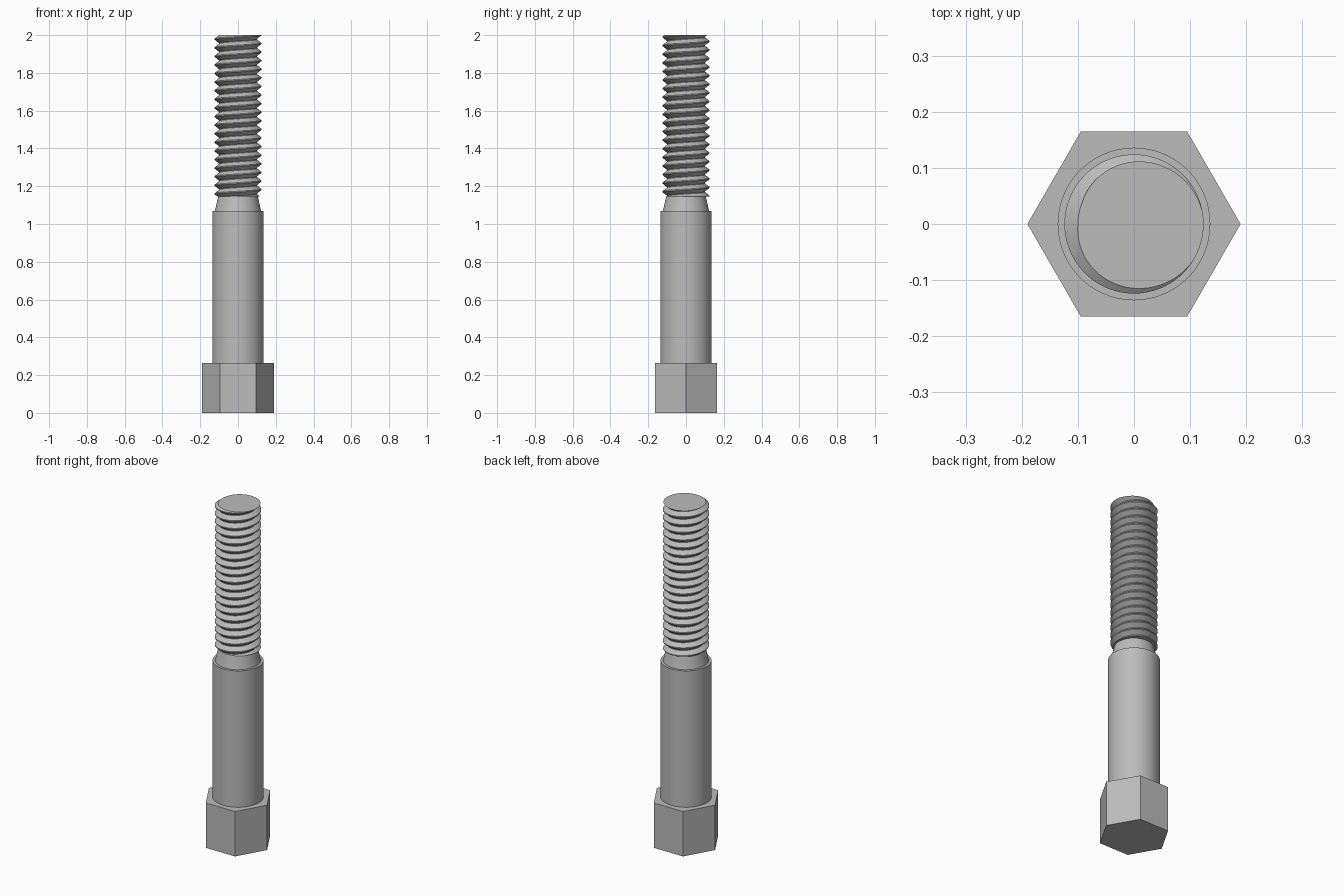
import bpy, bmesh
from math import cos, sin, tau, radians

default = bpy.data.objects.get("Cube")
if default:
    bpy.data.objects.remove(default, do_unlink=True)

steel = bpy.data.materials.new("grey steel")
steel.use_nodes = True
GREY = (0.5, 0.5, 0.5, 1)
steel.diffuse_color = GREY
steel.node_tree.nodes["Principled BSDF"].inputs["Base Color"].default_value = GREY

HEAD_TOP, SHANK_TOP, THREAD_START, TOP = 0.265, 1.07, 1.145, 2.0
CREST, ROOT, PITCH, SEGMENTS = 0.124, 0.1, 0.0455, 64


def add_object(name, bm, smooth_angle=None):
    bmesh.ops.recalc_face_normals(bm, faces=bm.faces)
    mesh = bpy.data.meshes.new(name)
    bm.to_mesh(mesh)
    bm.free()
    mesh.materials.append(steel)
    obj = bpy.data.objects.new(name, mesh)
    bpy.context.collection.objects.link(obj)
    if smooth_angle:
        bpy.ops.object.select_all(action='DESELECT')
        obj.select_set(True)
        bpy.context.view_layer.objects.active = obj
        bpy.ops.object.shade_smooth_by_angle(angle=radians(smooth_angle))
    return obj


def lathe(name, profile, sides, smooth_angle=None):
    """Closed solid from (radius, height) rings, capped at both ends."""
    bm = bmesh.new()
    rings = [[bm.verts.new((r * cos(tau * i / sides), r * sin(tau * i / sides), z))
              for i in range(sides)] for r, z in profile]
    for low, high in zip(rings, rings[1:]):
        for i in range(sides):
            j = (i + 1) % sides
            bm.faces.new((low[i], low[j], high[j], high[i]))
    bm.faces.new(rings[0][::-1])
    bm.faces.new(rings[-1])
    return add_object(name, bm, smooth_angle)


def thread(name):
    """Right-handed helical ridge, sliced flat at both ends."""
    # One pitch of the tooth: (fraction of pitch, radius)
    tooth = [(0.0, ROOT), (0.06, ROOT), (0.47, CREST), (0.59, CREST)]
    count = len(tooth)
    turns = int((TOP - THREAD_START) / PITCH) + 5
    # Puts the root of the tooth on the -x side at the top
    base = TOP - PITCH * (turns - 1.5)
    bm = bmesh.new()
    columns = []
    for i in range(SEGMENTS):
        a = tau * i / SEGMENTS
        columns.append([bm.verts.new((r * cos(a), r * sin(a),
                                      base + PITCH * (t + f + i / SEGMENTS)))
                        for t in range(turns) for f, r in tooth])
    for i in range(SEGMENTS):
        here, after = columns[i], columns[(i + 1) % SEGMENTS]
        shift = count if i == SEGMENTS - 1 else 0
        for k in range(len(here) - 1 - shift):
            bm.faces.new((here[k], after[k + shift], after[k + shift + 1], here[k + 1]))
    for height, normal in ((TOP, 1), (THREAD_START, -1)):
        bmesh.ops.bisect_plane(bm, geom=bm.verts[:] + bm.edges[:] + bm.faces[:],
                               plane_co=(0, 0, height), plane_no=(0, 0, normal),
                               clear_outer=True)
        rim = [e for e in bm.edges if e.is_boundary
               and all(abs(v.co.z - height) < 1e-5 for v in e.verts)]
        bmesh.ops.contextual_create(bm, geom=rim)
    return add_object(name, bm, 30)


# Hexagonal head, smooth shank, tapered neck, threaded end
lathe("hex_head", [(0.19, 0), (0.19, HEAD_TOP)], 6)
lathe("shank", [(0.136, HEAD_TOP), (0.136, SHANK_TOP)], SEGMENTS, 30)
lathe("tapered_neck", [(0.122, SHANK_TOP), (0.105, THREAD_START)], SEGMENTS, 30)
thread("threaded_end")
